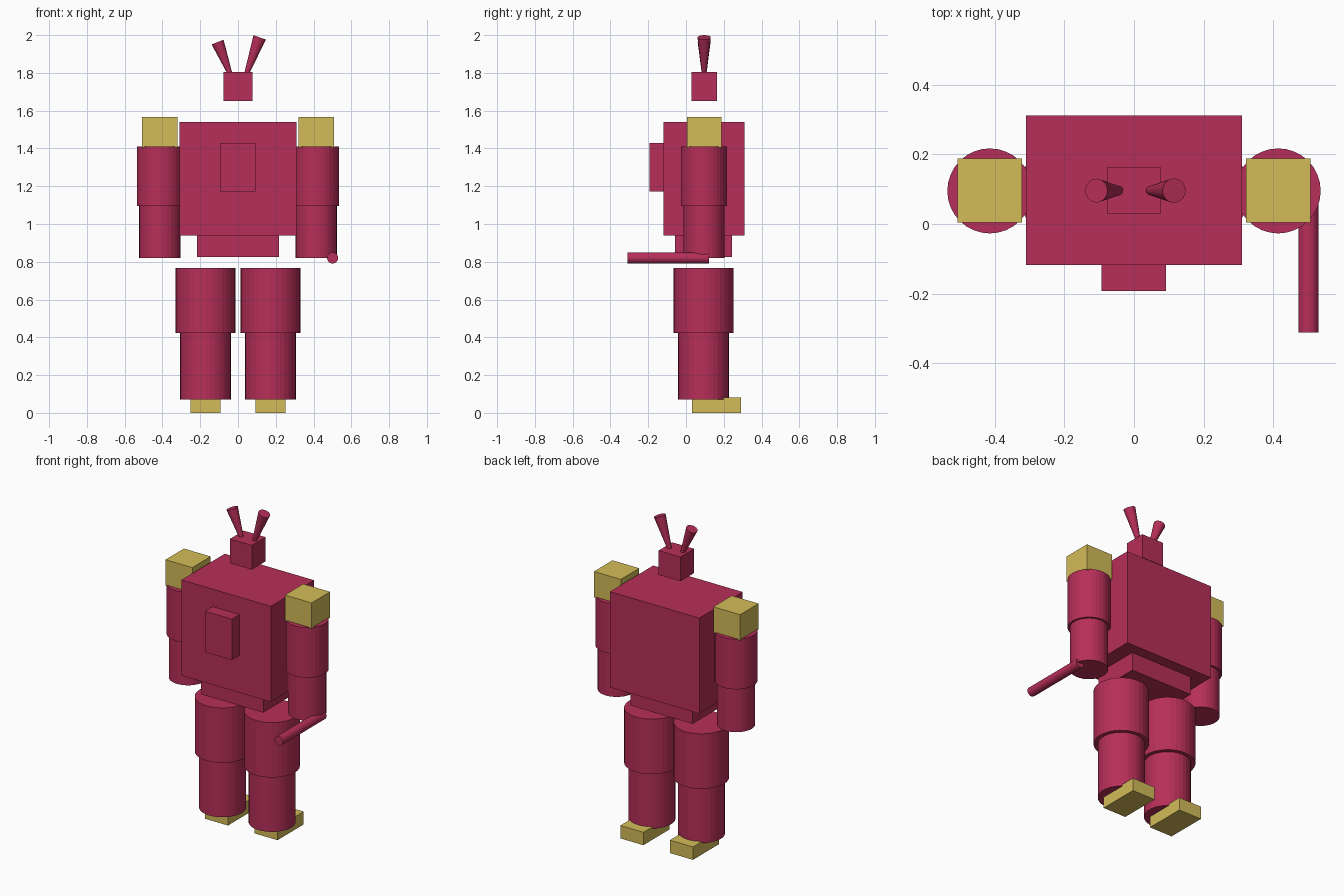
import bpy
from mathutils import Vector

if "Cube" in bpy.data.objects:
    bpy.data.objects.remove(bpy.data.objects["Cube"])


def material(name, color):
    m = bpy.data.materials.new(name)
    m.diffuse_color = color
    m.use_nodes = True
    m.node_tree.nodes["Principled BSDF"].inputs["Base Color"].default_value = m.diffuse_color
    return m


RED = material("crimson", (0.47, 0.028, 0.1, 1))
GOLD = material("gold", (0.65, 0.5, 0.1, 1))


def finish(name, mat):
    ob = bpy.context.object
    ob.name = name
    ob.data.materials.append(mat)
    return ob


def box(name, x, y, z, mat):
    """Box from (min, max) pairs on each axis."""
    bpy.ops.mesh.primitive_cube_add(size=1)
    ob = finish(name, mat)
    ob.location = [(a + b) / 2 for a, b in (x, y, z)]
    ob.scale = [b - a for a, b in (x, y, z)]
    return ob


def rod(name, start, end, r1, r2, mat, sides=32):
    """Cylinder or cone between two points."""
    a, b = Vector(start), Vector(end)
    bpy.ops.mesh.primitive_cone_add(vertices=sides, radius1=r1, radius2=r2,
                                    depth=(b - a).length, location=(a + b) / 2)
    ob = finish(name, mat)
    ob.rotation_euler = (b - a).to_track_quat('Z', 'Y').to_euler()
    return ob


YC = 0.095  # shared depth centre of the body

# Body
box("torso", (-0.31, 0.31), (-0.118, 0.311), (0.94, 1.54), RED)
box("chest_plate", (-0.094, 0.092), (-0.193, -0.118), (1.173, 1.43), RED)
box("pelvis", (-0.216, 0.216), (-0.058, 0.243), (0.825, 0.94), RED)
box("head", (-0.076, 0.076), (0.028, 0.164), (1.652, 1.804), RED)

# Flared antennae, slightly different heights
rod("left_antenna", (-0.041, 0.096, 1.792), (-0.108, 0.096, 1.963), 0.012, 0.034, RED)
rod("right_antenna", (0.044, 0.096, 1.792), (0.115, 0.096, 1.988), 0.012, 0.035, RED)

# Limbs on both sides
for side, s in (("left", -1), ("right", 1)):
    ax, lx = s * 0.414, s * 0.172
    box(side + "_shoulder", (ax - 0.093, ax + 0.093), (0.005, 0.188), (1.405, 1.567), GOLD)
    rod(side + "_upper_arm", (ax, YC, 1.095), (ax, YC, 1.41), 0.122, 0.122, RED)
    rod(side + "_forearm", (ax, YC, 0.82), (ax, YC, 1.095), 0.109, 0.109, RED)
    rod(side + "_thigh", (lx, 0.0925, 0.422), (lx, 0.0925, 0.767), 0.158, 0.158, RED)
    rod(side + "_shin", (lx, 0.0925, 0.07), (lx, 0.0925, 0.422), 0.134, 0.134, RED)
    box(side + "_foot", (lx - 0.08, lx + 0.08), (0.032, 0.291), (0, 0.081), GOLD)

# Held stick at the right hand
rod("stick", (0.501, 0.121, 0.82), (0.501, -0.311, 0.82), 0.029, 0.029, RED)
